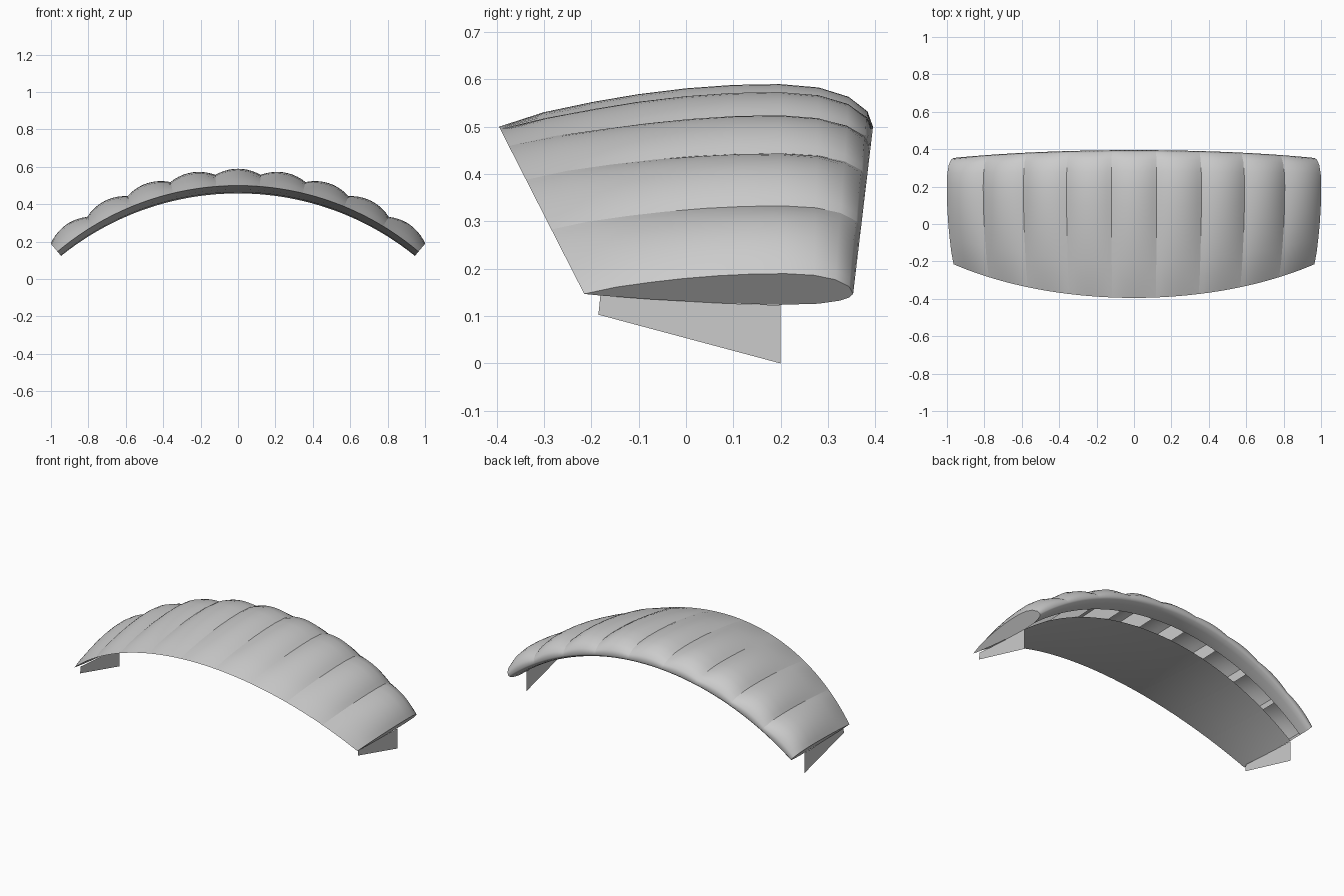
import bpy, bmesh, math
from mathutils import Vector

cube = bpy.data.objects.get("Cube")
if cube:
    bpy.data.objects.remove(cube, do_unlink=True)

CELLS, STEPS = 9, 10
RADIUS, CROWN = 1.495, 0.5           # span arc and its highest point
HALF = math.radians(40.2)            # half the span angle

# Aerofoil sections: chord fraction from the trailing edge, relative height
TOP = [(0, 0), (.12, .34), (.25, .58), (.37, .76), (.5, .9), (.625, .98),
       (.75, 1), (.855, .92), (.935, .7), (.985, .36), (1, 0)]
NOSE = [(.985, -.33), (.95, -.62), (.87, -.9)]
BELLY = [(.73, -1), (.5, -.85), (.25, -.5), (.06, -.15), (0, 0)]


def place(angle, s, h, puff=0.0):
    """Point on the canopy at a span angle, chord fraction and height."""
    t = (1 - math.cos(angle)) / (1 - math.cos(HALF))
    rear, front = -.395 + .18 * t, .395 - .042 * t
    if h > 0:
        h *= .062 - .006 * t + .028 * puff
    else:
        h *= .053 * (front - rear)
    r = RADIUS + h
    return Vector((r * math.sin(angle), rear + s * (front - rear),
                   CROWN - RADIUS + r * math.cos(angle)))


def finish(name, bm, smooth):
    for f in bm.faces:
        f.smooth = smooth
    mesh = bpy.data.meshes.new(name)
    bm.to_mesh(mesh)
    bm.free()
    obj = bpy.data.objects.new(name, mesh)
    bpy.context.collection.objects.link(obj)
    return obj


def skin(name, section, billow):
    """Fabric panels, one per cell, so that the seams stay crisp."""
    bm = bmesh.new()
    width = 2 * HALF / CELLS
    for cell in range(CELLS):
        rows = []
        for i in range(STEPS + 1):
            u = i / STEPS
            angle = -HALF + (cell + u) * width
            puff = billow * (1 - (2 * u - 1) ** 2)
            rows.append([bm.verts.new(place(angle, s, h, puff)) for s, h in section])
        for a, b in zip(rows, rows[1:]):
            for j in range(len(section) - 1):
                bm.faces.new((a[j], b[j], b[j + 1], a[j + 1]))
    bm.normal_update()
    return finish(name, bm, True)


# Billowed upper skin wraps round the nose to the air intake
skin("upper_skin", TOP + NOSE, 1)

# Lower skin starts behind the intake
skin("lower_skin", BELLY, 0)

# Ribs between the cells, with the outer two closing the tips
bm = bmesh.new()
for k in range(CELLS + 1):
    angle = -HALF + k * 2 * HALF / CELLS
    outline = [bm.verts.new(place(angle, s, h)) for s, h in TOP + NOSE + BELLY[:-1]]
    if k == 0:
        outline.reverse()
    bm.faces.new(outline)
finish("ribs", bm, False)

# Thin stabiliser panels hanging under the tips
for side, name in ((1, "left_stabiliser"), (-1, "right_stabiliser")):
    bm = bmesh.new()
    upper = [(v.y, v.z) for v in (place(HALF, s, h) for s, h in reversed(BELLY[:-1]))]
    outline = [(-.185, .103), (.2, 0), (.2, .123)] + upper[-2::-1]
    verts = [bm.verts.new((side * .948, y, z)) for y, z in outline]
    if side < 0:
        verts.reverse()
    bm.faces.new(verts)
    finish(name, bm, False)
